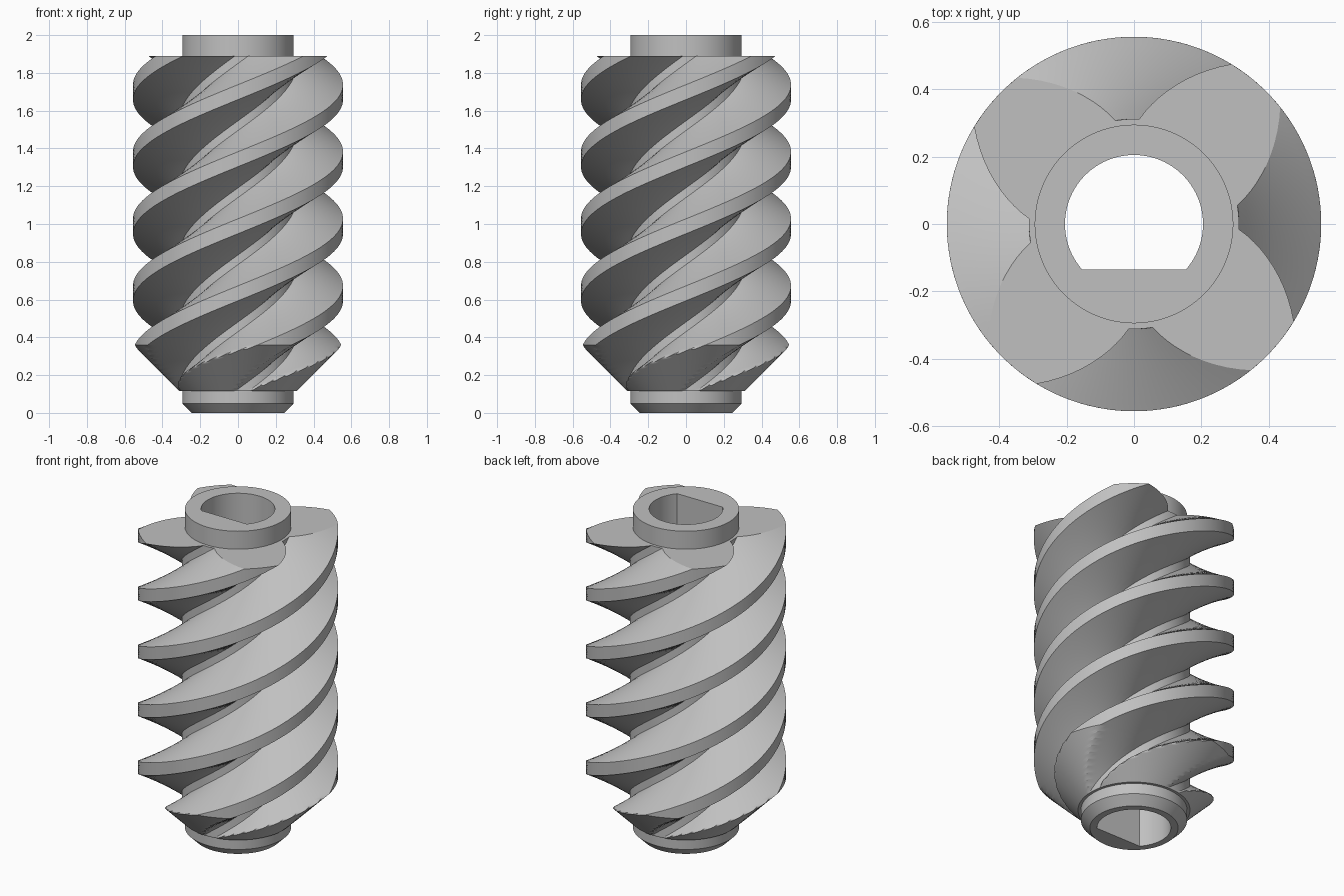
import bpy
import bmesh
import math

if "Cube" in bpy.data.objects:
    bpy.data.objects.remove(bpy.data.objects["Cube"], do_unlink=True)

# One plain steel colour
steel = bpy.data.materials.new("steel_grey")
steel.use_nodes = True
COLOUR = (0.53, 0.53, 0.53, 1)
steel.diffuse_color = COLOUR
steel.node_tree.nodes["Principled BSDF"].inputs["Base Color"].default_value = COLOUR

STARTS = 4
LEAD = 1.42
CREST_R, ROOT_R, HUB_R = 0.556, 0.312, 0.295
BORE_R, FLAT_Y = 0.205, -0.135
Z_LOW, Z_CONE, Z_HIGH, Z_TOP = 0.115, 0.36, 1.89, 2.0
TOP_ANGLE = math.radians(48.65)   # crest centre on the upper end face


def ring(bm, points):
    return [bm.verts.new(p) for p in points]


def bridge(bm, a, b):
    n = len(a)
    for i in range(n):
        j = (i + 1) % n
        bm.faces.new((a[i], a[j], b[j], b[i]))


def finish(name, bm):
    bmesh.ops.recalc_face_normals(bm, faces=bm.faces[:])
    mesh = bpy.data.meshes.new(name)
    bm.to_mesh(mesh)
    bm.free()
    mesh.materials.append(steel)
    obj = bpy.data.objects.new(name, mesh)
    bpy.context.collection.objects.link(obj)
    bpy.ops.object.select_all(action="DESELECT")
    obj.select_set(True)
    bpy.context.view_layer.objects.active = obj
    bpy.ops.object.shade_smooth_by_angle(angle=math.radians(28))
    return obj


def span(a, b, n):
    return [a + (b - a) * i / n for i in range(n)]


# Tooth section: flat crest, straight axial flanks, narrow root
CREST_HALF, ROOT_HALF = math.radians(10), math.radians(6.5)
STEP = 2 * math.pi / STARTS
FOOT = STEP / 2 - ROOT_HALF
tooth = [(t, CREST_R) for t in span(-CREST_HALF, CREST_HALF, 5)]
tooth += [(CREST_HALF + (FOOT - CREST_HALF) * f, CREST_R + (ROOT_R - CREST_R) * f)
          for f in span(0, 1, 10)]
tooth += [(t, ROOT_R) for t in span(FOOT, STEP - FOOT, 3)]
tooth += [(STEP - FOOT + (FOOT - CREST_HALF) * f, ROOT_R + (CREST_R - ROOT_R) * f)
          for f in span(0, 1, 10)]
section = [(t + k * STEP, r) for k in range(STARTS) for t, r in tooth]


def twisted(z, limit=None, fixed=None):
    turn = TOP_ANGLE + 2 * math.pi * (z - Z_HIGH) / LEAD
    for t, r in section:
        r = fixed if fixed else min(r, limit)
        yield (r * math.cos(t + turn), r * math.sin(t + turn), z)


# Threads: twisted section, turned down to a cone at the lower end
bm = bmesh.new()
levels = span(Z_LOW, Z_CONE, 50) + span(Z_CONE, Z_HIGH, 130) + [Z_HIGH]
rings = [ring(bm, twisted(Z_LOW, fixed=HUB_R - 0.003))]
for z in levels:
    rings.append(ring(bm, twisted(z, limit=min(CREST_R, CREST_R - Z_CONE + z))))
rings.append(ring(bm, twisted(Z_HIGH, fixed=HUB_R - 0.003)))
for a, b in zip(rings, rings[1:]):
    bridge(bm, a, b)
finish("worm_threads", bm)

# Sleeve: round hub with a chamfered lower end and a D-shaped bore
corner = math.asin(FLAT_Y / BORE_R)
arc = span(corner, math.pi - corner, 72)
flat = span(math.pi - corner, 2 * math.pi + corner, 20)
angles = arc + flat


def hub_ring(z, r):
    return [(r * math.cos(a), r * math.sin(a), z) for a in angles]


def bore_ring(z):
    radii = [BORE_R] * len(arc) + [FLAT_Y / math.sin(a) for a in flat]
    return [(r * math.cos(a), r * math.sin(a), z) for a, r in zip(angles, radii)]


bm = bmesh.new()
loops = [ring(bm, bore_ring(0))]
for z, r in ((0, 0.245), (0.05, HUB_R), (Z_TOP, HUB_R)):
    loops.append(ring(bm, hub_ring(z, r)))
loops.append(ring(bm, bore_ring(Z_TOP)))
for i in range(len(loops)):
    bridge(bm, loops[i], loops[(i + 1) % len(loops)])
finish("hub_sleeve", bm)
